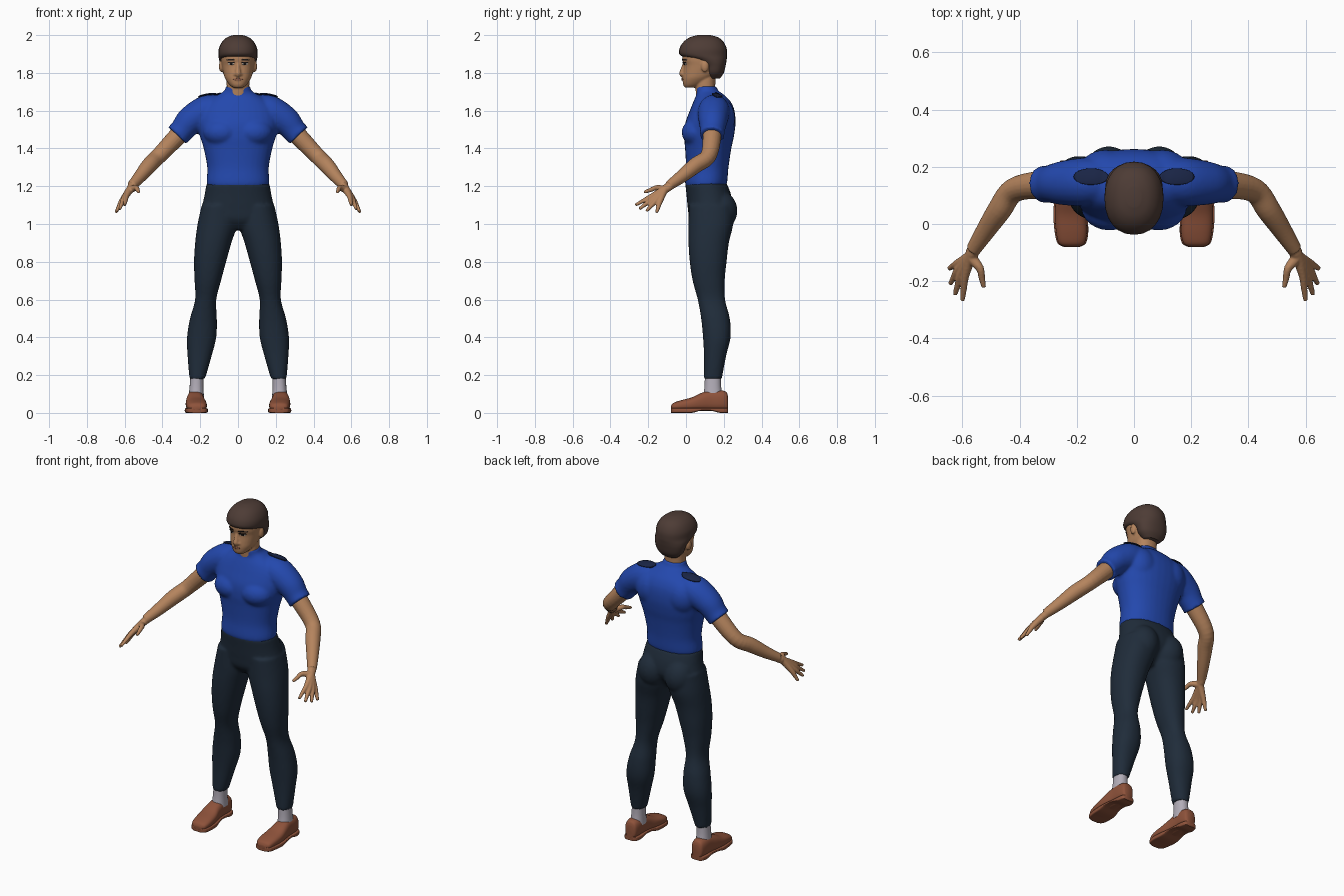
import bpy, bmesh, math
from mathutils import Vector

cube = bpy.data.objects.get("Cube")
if cube:
    bpy.data.objects.remove(cube, do_unlink=True)


def material(name, red, green, blue):
    mat = bpy.data.materials.new(name)
    mat.use_nodes = True
    colour = (red, green, blue, 1)
    mat.diffuse_color = colour
    shader = mat.node_tree.nodes["Principled BSDF"]
    shader.inputs["Base Color"].default_value = colour
    shader.inputs["Roughness"].default_value = .7
    return mat


skin = material("skin", .46, .23, .11)
blue = material("shirt blue", .017, .065, .42)
navy = material("trouser navy", .014, .025, .042)
brown = material("hair brown", .075, .045, .036)
leather = material("shoe leather", .27, .085, .043)
grey = material("sock grey", .45, .42, .48)
patch_navy = material("shoulder patch navy", .01, .018, .06)
white = material("eye white", .55, .5, .45)
dark = material("brow dark", .015, .011, .01)
lip = material("lip", .27, .11, .065)


def resample(rows, steps=5):
    """Smooth interpolation through rows of numbers."""
    pts = [Vector(r) for r in rows]
    last = len(pts) - 1
    out = []
    for i in range(last):
        a, b, c, d = pts[max(i - 1, 0)], pts[i], pts[i + 1], pts[min(i + 2, last)]
        for k in range(steps):
            t = k / steps
            out.append(b + (c - a) * (t / 2) + (a * 2 - b * 5 + c * 4 - d) * (t * t / 2)
                       + (b * 3 - a - c * 3 + d) * (t ** 3 / 2))
    return out + [pts[-1]]


def skin_rings(bm, rings):
    """Bridge rings of points and cap both ends."""
    rings = [[bm.verts.new(p) for p in ring] for ring in rings]
    for low, high in zip(rings, rings[1:]):
        for i in range(len(low)):
            bm.faces.new((low[i - 1], low[i], high[i], high[i - 1]))
    bm.faces.new(rings[0])
    bm.faces.new(rings[-1])


def slices(bm, rows, side=1, axis="z", power=2.2, sides=32):
    """Loft rounded slices; a row is position, x range, then the other range."""
    rings = []
    for pos, x0, x1, w0, w1 in resample(rows):
        ring = []
        for k in range(sides):
            angle = math.tau * k / sides
            c, s = math.cos(angle), math.sin(angle)
            x = (x0 + x1) / 2 + (x1 - x0) / 2 * math.copysign(abs(c) ** (2 / power), c)
            w = (w0 + w1) / 2 + (w1 - w0) / 2 * math.copysign(abs(s) ** (2 / power), s)
            ring.append((side * x, w, pos) if axis == "z" else (side * x, pos, w))
        rings.append(ring)
    skin_rings(bm, rings)


def centred(rows):
    return [(z, -half, half, front, back) for z, half, front, back in rows]


def tube(bm, rows, side=1, sides=20):
    """Round limb along a path; a row is x, y, z, radius."""
    rows = resample(rows)
    rings = []
    for i, row in enumerate(rows):
        tangent = (rows[min(i + 1, len(rows) - 1)] - rows[max(i - 1, 0)]).xyz.normalized()
        u = tangent.cross(Vector((0, 1, .3))).normalized()
        v = tangent.cross(u)
        ring = []
        for k in range(sides):
            angle = math.tau * k / sides
            p = row.xyz + (u * math.cos(angle) + v * math.sin(angle)) * row.w
            ring.append((p.x * side, p.y, p.z))
        rings.append(ring)
    skin_rings(bm, rings)


def ball(bm, centre, size, side=1):
    made = bmesh.ops.create_uvsphere(bm, u_segments=24, v_segments=16, radius=1)
    for vert in made["verts"]:
        vert.co = [c + s * p for c, s, p in zip(centre, size, vert.co)]
        vert.co.x *= side


def finish(name, bm, mat, voxel=0, smoothing=4):
    """Make the object; with a voxel size its shells are fused together."""
    bmesh.ops.recalc_face_normals(bm, faces=bm.faces)
    mesh = bpy.data.meshes.new(name)
    bm.to_mesh(mesh)
    bm.free()
    mesh.materials.append(mat)
    obj = bpy.data.objects.new(name, mesh)
    bpy.context.collection.objects.link(obj)
    bpy.ops.object.select_all(action="DESELECT")
    obj.select_set(True)
    bpy.context.view_layer.objects.active = obj
    if voxel:
        fuse = obj.modifiers.new("fuse", "REMESH")
        fuse.mode, fuse.voxel_size, fuse.use_smooth_shade = "VOXEL", voxel, True
        relax = obj.modifiers.new("relax", "SMOOTH")
        relax.factor, relax.iterations = .5, smoothing
    else:
        bpy.ops.object.shade_smooth_by_angle(angle=math.radians(50))
    return obj


def patch(name, target, mat, centre, size, axis, lift=.002):
    """Thin oval plate projected onto a target along one axis."""
    bm = bmesh.new()
    bmesh.ops.create_grid(bm, x_segments=14, y_segments=10, size=1)
    for vert in bm.verts:
        a, b = vert.co.xy
        a, b = a * math.sqrt(1 - b * b / 2) * size[0], b * math.sqrt(1 - a * a / 2) * size[1]
        offset = Vector((a, b, 0)) if axis == "z" else Vector((a, 0, b))
        vert.co = Vector(centre) + offset
    obj = finish(name, bm, mat)
    wrap = obj.modifiers.new("wrap", "SHRINKWRAP")
    wrap.target, wrap.wrap_method, wrap.offset = target, "PROJECT", lift
    wrap.use_project_z, wrap.use_project_y = axis == "z", axis == "y"
    wrap.use_negative_direction = axis == "z"
    wrap.use_positive_direction = axis == "y"
    thick = obj.modifiers.new("thickness", "SOLIDIFY")
    thick.thickness, thick.offset = lift, 0


SIDES = (("left", 1), ("right", -1))

# Shirt: torso, chest and short sleeves
bm = bmesh.new()
slices(bm, centred([
    (1.19, .15, .01, .2), (1.215, .166, -.005, .217), (1.3, .163, 0, .225),
    (1.4, .182, -.005, .24), (1.46, .2, -.01, .253), (1.53, .215, -.005, .262),
    (1.6, .205, .02, .257), (1.65, .165, .04, .235), (1.685, .105, .055, .2),
    (1.705, .072, .052, .172), (1.73, .064, .05, .16)]))
for _, s in SIDES:
    ball(bm, (.085, .06, 1.485), (.1, .083, .075), s)
    ball(bm, (.1, .17, 1.56), (.1, .09, .11), s)
    tube(bm, [(.1, .15, 1.62, .07), (.17, .147, 1.595, .085), (.25, .143, 1.548, .077),
              (.295, .14, 1.497, .066), (.322, .138, 1.468, .066)], s)
shirt = finish("shirt", bm, blue, .009, 5)

# Trousers: hips, seat and legs
bm = bmesh.new()
slices(bm, centred([
    (1.215, .167, -.004, .216), (1.15, .178, .003, .24), (1.08, .192, .01, .245),
    (1.02, .19, .02, .21), (.97, .09, .06, .17)]))
for _, s in SIDES:
    ball(bm, (.088, .18, 1.07), (.088, .092, .105), s)
    slices(bm, [
        (1.1, .01, .192, .015, .25), (1, .004, .214, .013, .25), (.9, .035, .227, .013, .227),
        (.8, .063, .233, .02, .215), (.7, .09, .23, .035, .205), (.6, .115, .227, .062, .207),
        (.5, .112, .254, .08, .232), (.4, .115, .27, .09, .236), (.3, .14, .267, .095, .212),
        (.18, .174, .257, .094, .19)], s)
finish("trousers", bm, navy, .009, 4)

# Bare arms with palms and fingers
FINGERS = (
    ((.59, -.18, 1.148), (.6, -.268, 1.1)), ((.605, -.175, 1.134), (.626, -.247, 1.08)),
    ((.615, -.16, 1.123), (.643, -.21, 1.068)), ((.617, -.138, 1.118), (.647, -.156, 1.06)),
    ((.539, -.155, 1.192), (.525, -.222, 1.168)))
for label, s in SIDES:
    bm = bmesh.new()
    tube(bm, [(.22, .14, 1.57, .05), (.32, .138, 1.465, .049), (.42, .118, 1.36, .043),
              (.47, .05, 1.31, .042), (.52, -.025, 1.25, .034), (.562, -.09, 1.203, .026)], s)
    for knuckle, tip in FINGERS:
        middle = Vector(knuckle).lerp(Vector(tip), .5)
        tube(bm, [(.55, -.07, 1.21, .02), (.57, -.11, 1.185, .021), (*knuckle, .0145),
                  (*middle, .0115), (*tip, .008)], s, 12)
    finish(label + "_arm", bm, skin, .0045, 2)

# Head with neck, nose and ears
bm = bmesh.new()
slices(bm, centred([
    (1.66, .058, .055, .155), (1.74, .06, .05, .155), (1.8, .06, .06, .16)]))
slices(bm, centred([
    (1.722, .026, -.006, .05), (1.738, .046, -.015, .09), (1.77, .068, -.018, .14),
    (1.8, .078, -.016, .175), (1.84, .086, -.012, .19), (1.875, .09, -.02, .2),
    (1.93, .088, -.012, .2), (1.965, .06, .03, .16)]))
tube(bm, [(0, -.006, 1.86, .008), (0, -.016, 1.82, .012), (0, -.02, 1.795, .016),
          (0, -.012, 1.784, .01)])
ball(bm, (0, -.006, 1.766), (.026, .016, .013))
for _, s in SIDES:
    ball(bm, (.089, .1, 1.835), (.012, .02, .031), s)
    ball(bm, (.016, -.012, 1.792), (.009, .012, .008), s)
head = finish("head", bm, skin, .005, 3)

# Hair cap, longer at the back
bm = bmesh.new()
slices(bm, centred([
    (1.77, .05, .12, .18), (1.8, .08, .1, .2), (1.84, .093, .085, .21),
    (1.868, .1, .04, .215), (1.893, .103, -.03, .218), (1.93, .101, -.034, .215),
    (1.965, .084, -.012, .198), (1.988, .058, .02, .17), (2, .025, .06, .13)]), sides=24)
finish("hair", bm, brown)

# Face details and shoulder patches laid on the surfaces
for label, s in SIDES:
    patch(label + "_eye", head, white, (.037 * s, -.1, 1.848), (.016, .006), "y")
    patch(label + "_iris", head, dark, (.037 * s, -.1, 1.848), (.007, .006), "y", .004)
    patch(label + "_lash", head, dark, (.037 * s, -.1, 1.855), (.019, .003), "y", .004)
    patch(label + "_brow", head, dark, (.039 * s, -.1, 1.869), (.024, .004), "y", .003)
    patch(label + "_shoulder_patch", shirt, patch_navy,
          (.15 * s, .165, 1.9), (.06, .028), "z", .006)
patch("mouth", head, lip, (0, -.1, 1.766), (.025, .006), "y")

# Socks and shoes
SHOE = [
    (-.08, .195, .24, .015, .035), (-.068, .174, .262, .01, .052), (-.03, .165, .272, .01, .066),
    (.03, .168, .277, .01, .082), (.08, .178, .274, .01, .105), (.13, .182, .268, .01, .12),
    (.18, .182, .266, .01, .12), (.212, .188, .26, .01, .112), (.222, .2, .25, .012, .09)]
for label, s in SIDES:
    bm = bmesh.new()
    slices(bm, [(.08, .18, .262, .09, .195), (.14, .183, .256, .098, .186),
                (.22, .183, .25, .1, .184)], s)
    finish(label + "_sock", bm, grey)
    bm = bmesh.new()
    slices(bm, SHOE, s, "y", 2.6)
    finish(label + "_shoe", bm, leather)
    bm = bmesh.new()
    slices(bm, [(y, x0 - .005, x1 + .005, .012 if .05 < y < .14 else 0, .026)
                for y, x0, x1, *_ in SHOE], s, "y", 6)
    finish(label + "_sole", bm, leather)
